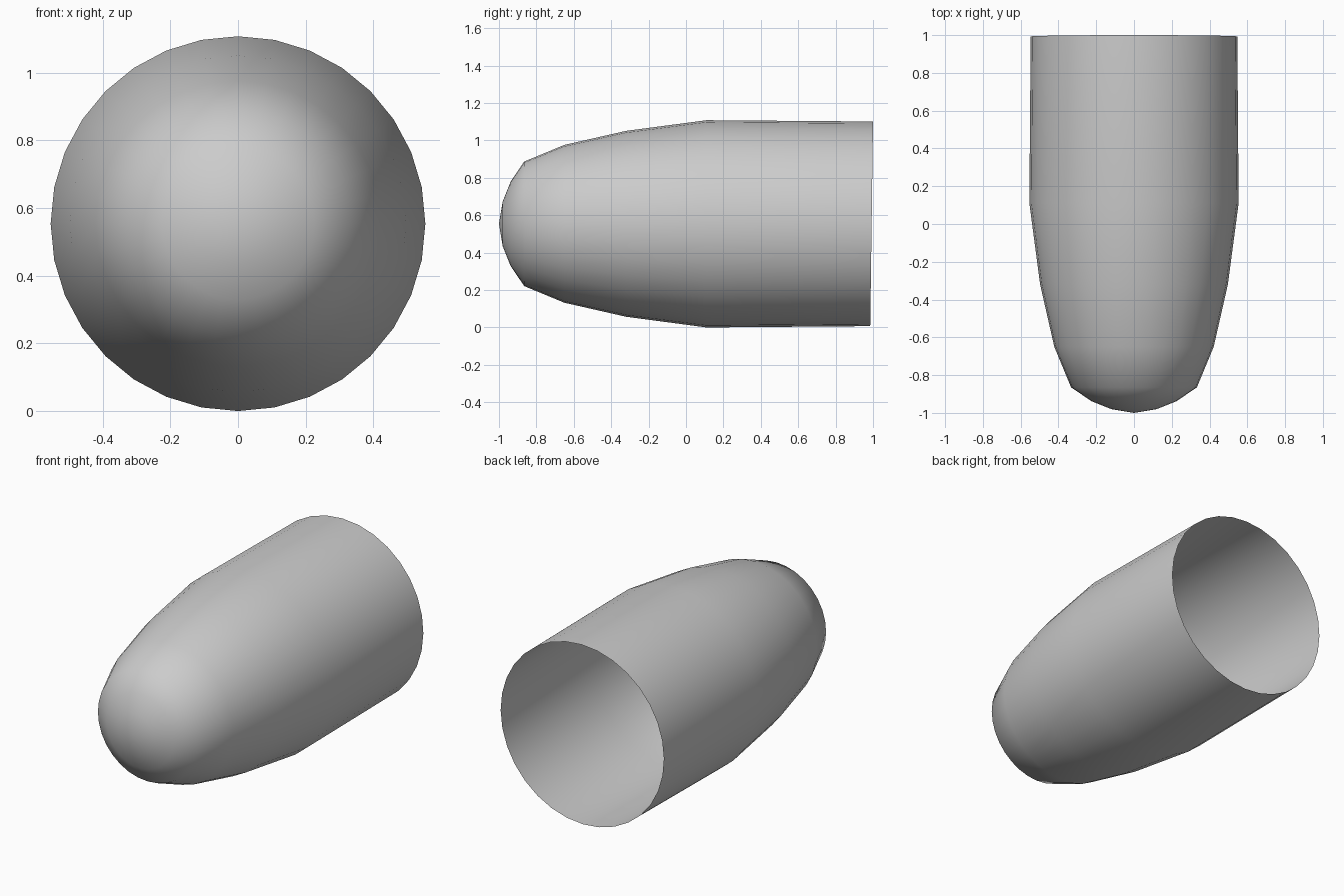
import bpy, bmesh, math

if "Cube" in bpy.data.objects:
    bpy.data.objects.remove(bpy.data.objects["Cube"])

SIDES = 32
CZ = 0.554
# (y, radius) from the nose to the open back end
PROFILE = [(-0.98, 0.12), (-0.938, 0.225), (-0.865, 0.333), (-0.65, 0.422),
           (-0.32, 0.497), (0.11, 0.554), (0.9925, 0.547)]

bm = bmesh.new()

# Rings along the y axis
rings = []
for y, r in PROFILE:
    ring = []
    for i in range(SIDES):
        a = 2 * math.pi * i / SIDES
        # the open rim leans back slightly
        lean = 0.0075 * math.sin(a) if y > 0.9 else 0
        ring.append(bm.verts.new((r * math.cos(a), y + lean, CZ + r * math.sin(a))))
    rings.append(ring)

# Shell walls
for a, b in zip(rings, rings[1:]):
    for i in range(SIDES):
        j = (i + 1) % SIDES
        bm.faces.new((a[i], a[j], b[j], b[i]))

# Nose tip fan
tip = bm.verts.new((0, -1, CZ))
for i in range(SIDES):
    bm.faces.new((tip, rings[0][(i + 1) % SIDES], rings[0][i]))

bmesh.ops.recalc_face_normals(bm, faces=bm.faces)
if tip.normal.y > 0 or sum(f.normal.y for f in tip.link_faces) > 0:
    bmesh.ops.reverse_faces(bm, faces=bm.faces)
for f in bm.faces:
    f.smooth = True

mesh = bpy.data.meshes.new("rounded_shell")
bm.to_mesh(mesh)
bm.free()
shell = bpy.data.objects.new("rounded_shell", mesh)
bpy.context.collection.objects.link(shell)
